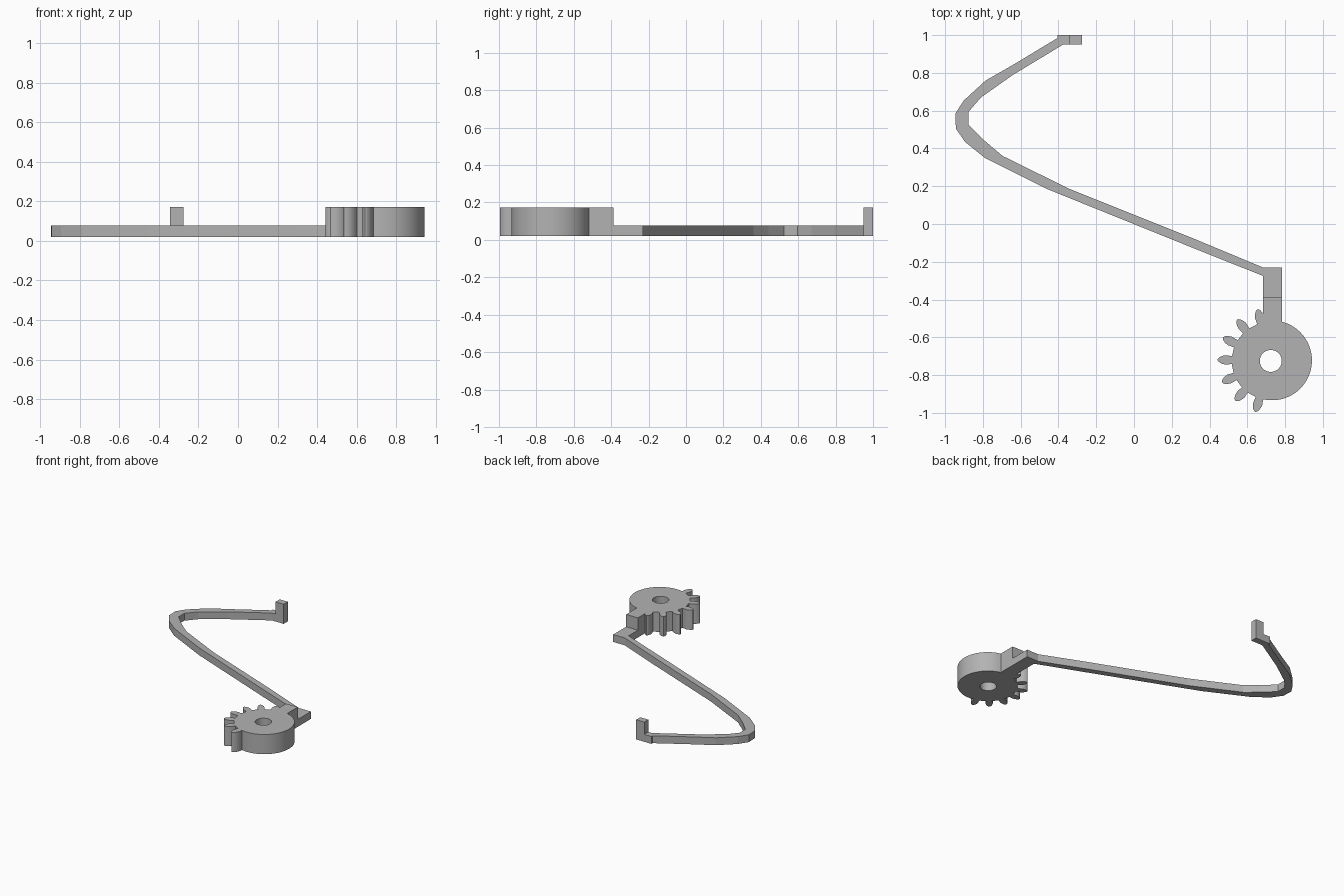
import bpy, bmesh, math
from mathutils import Vector, Matrix

if "Cube" in bpy.data.objects:
    bpy.data.objects.remove(bpy.data.objects["Cube"], do_unlink=True)

BASE, ARM_TOP, TOP = 0.02, 0.077, 0.172
HUB = Vector((0.724, -0.725))        # axis of hole and teeth
DISC, DISC_R = Vector((0.731, -0.722)), 0.211
NECK_L, NECK_R, NECK_STEP, NECK_END = 0.683, 0.783, -0.388, -0.23

grey = bpy.data.materials.new("plain grey")
grey.use_nodes = True
grey.diffuse_color = (0.45, 0.45, 0.45, 1)
grey.node_tree.nodes["Principled BSDF"].inputs["Base Color"].default_value = grey.diffuse_color


def prism(name, outline, z0, z1):
    """Extrude a closed outline straight up."""
    bm = bmesh.new()
    face = bm.faces.new([bm.verts.new((x, y, z0)) for x, y in outline])
    top = bmesh.ops.extrude_face_region(bm, geom=[face])["geom"]
    bmesh.ops.translate(bm, vec=(0, 0, z1 - z0),
                        verts=[v for v in top if isinstance(v, bmesh.types.BMVert)])
    bmesh.ops.recalc_face_normals(bm, faces=bm.faces)
    mesh = bpy.data.meshes.new(name)
    bm.to_mesh(mesh)
    bm.free()
    mesh.materials.append(grey)
    obj = bpy.data.objects.new(name, mesh)
    bpy.context.collection.objects.link(obj)
    return obj


def arc(centre, radius, a0, a1, steps):
    return [centre + radius * Vector((math.cos(a), math.sin(a)))
            for a in (a0 + (a1 - a0) * i / steps for i in range(steps + 1))]


# Curved arm: outer edge, foot under the neck, then inner edge back to the hook
outer = [(-0.344, 1), (-0.404, 1), (-0.404, 0.985), (-0.645, 0.84), (-0.785, 0.76),
         (-0.9, 0.655), (-0.946, 0.585), (-0.943, 0.505), (-0.895, 0.435),
         (-0.79, 0.35), (-0.46, 0.185), (0.295, -0.12), (NECK_L, -0.275)]
foot = [(NECK_L, NECK_STEP), (NECK_R, NECK_STEP), (NECK_R, NECK_END), (NECK_L, NECK_END)]
inner = [(0.335, -0.085), (-0.34, 0.185), (-0.695, 0.36), (-0.79, 0.44),
         (-0.875, 0.525), (-0.875, 0.595), (-0.81, 0.67), (-0.64, 0.79),
         (-0.375, 0.95), (-0.344, 0.95)]
prism("curved_arm", outer + foot + inner, BASE, ARM_TOP)

# Upright post at the free end of the arm
prism("hook_post", [(-0.344, 0.95), (-0.275, 0.95), (-0.275, 1), (-0.344, 1)], BASE, TOP)

# Sector gear: neck, seven rounded teeth, then the plain round side
side = [(0.206, 0.021), (0.222, 0.023), (0.24, 0.025), (0.256, 0.021),
        (0.27, 0.015), (0.279, 0.007)]       # radius, half width
tooth = [(r, -w) for r, w in side] + [(0.282, 0)] + [(r, w) for r, w in reversed(side)]
outline = [Vector((NECK_R, NECK_STEP)), Vector((NECK_L, NECK_STEP)),
           Vector((NECK_L, HUB.y + 0.25))]
for i in range(7):
    turn = Matrix.Rotation(math.radians(104.3 + 24.8 * i), 2)
    points = [HUB + turn @ Vector(p) for p in tooth]
    outline += [p for p in points if p.x < NECK_L - 0.002 or i > 0]
start = outline[-1] - DISC
a0 = math.atan2(start.y, start.x) + 2 * math.pi + 0.06
a1 = math.acos((NECK_R - DISC.x) / DISC_R) + 2 * math.pi
outline += arc(DISC, DISC_R, a0, a1, 40)
gear = prism("sector_gear", outline, BASE, TOP)

# Shaft hole
cutter = prism("hole_cutter", arc(HUB, 0.058, 0, 2 * math.pi, 40)[:-1], BASE - 0.1, TOP + 0.1)
cutter.hide_render = True
cut = gear.modifiers.new("shaft_hole", "BOOLEAN")
cut.object, cut.operation, cut.solver = cutter, "DIFFERENCE", "EXACT"
bpy.ops.object.select_all(action="DESELECT")
gear.select_set(True)
bpy.context.view_layer.objects.active = gear
bpy.ops.object.modifier_apply(modifier=cut.name)
bpy.data.objects.remove(cutter, do_unlink=True)
bpy.ops.object.shade_smooth_by_angle(angle=math.radians(25))
